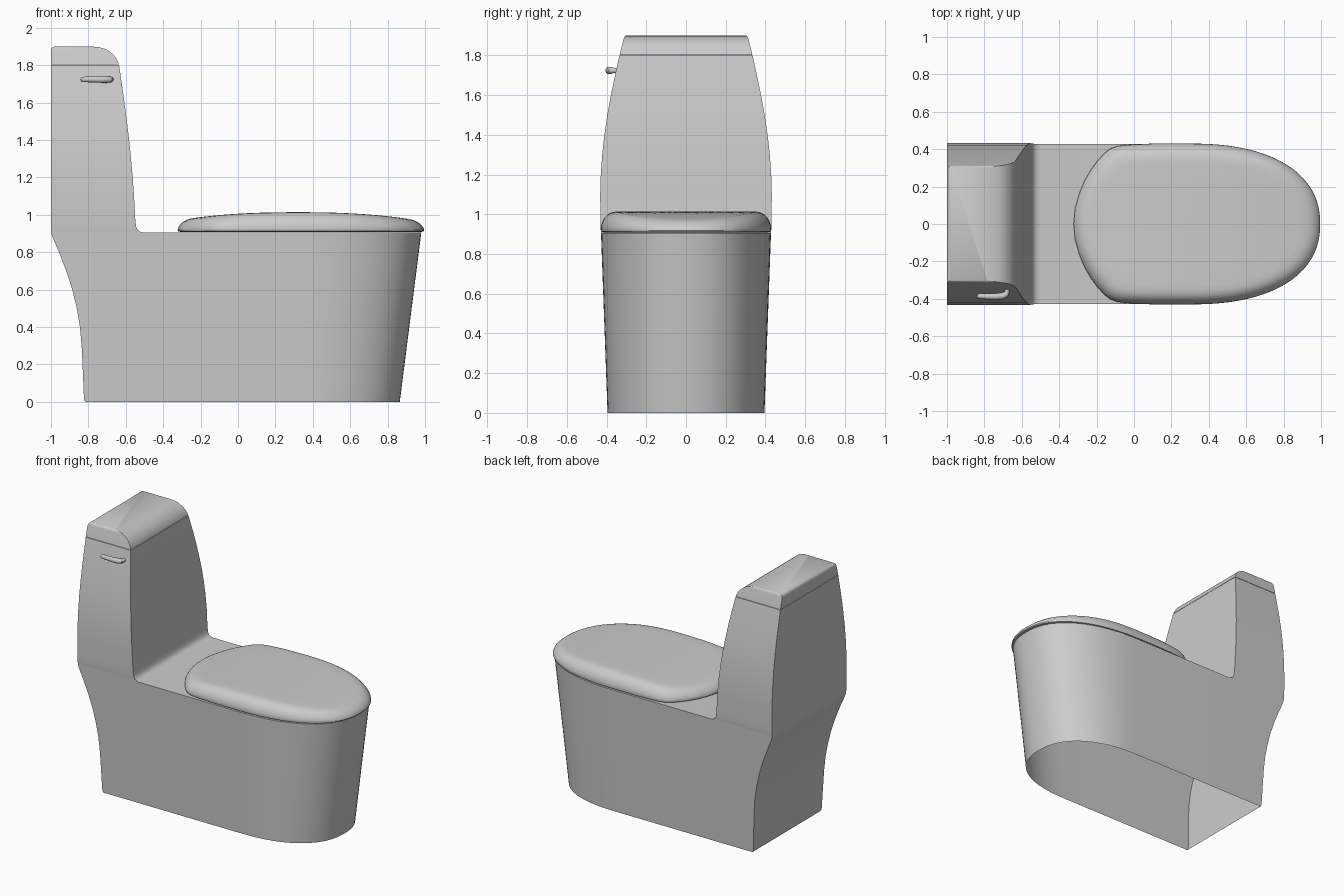
import bpy, bmesh, math

if "Cube" in bpy.data.objects:
    bpy.data.objects.remove(bpy.data.objects["Cube"])


def loft(name, rings, cap_start=True, cap_end=True):
    """Skin a stack of equal-length closed rings into one mesh object."""
    bm = bmesh.new()
    vs = [[bm.verts.new(p) for p in r] for r in rings]
    n = len(vs[0])
    for a, b in zip(vs, vs[1:]):
        for i in range(n):
            j = (i + 1) % n
            bm.faces.new((a[i], a[j], b[j], b[i]))
    if cap_start:
        bm.faces.new(vs[0][::-1])
    if cap_end:
        bm.faces.new(vs[-1])
    bmesh.ops.remove_doubles(bm, verts=bm.verts, dist=1e-5)
    bmesh.ops.dissolve_degenerate(bm, edges=bm.edges, dist=1e-5)
    bmesh.ops.recalc_face_normals(bm, faces=bm.faces)
    me = bpy.data.meshes.new(name)
    bm.to_mesh(me)
    bm.free()
    ob = bpy.data.objects.new(name, me)
    bpy.context.collection.objects.link(ob)
    bpy.ops.object.select_all(action='DESELECT')
    ob.select_set(True)
    bpy.context.view_layer.objects.active = ob
    bpy.ops.object.shade_smooth_by_angle(angle=math.radians(32))
    return ob


STEPS, CX, POWER, RIM = 40, 0.3, 2.3, 0.905


def front_arc(front, w):
    """Superellipse nose from (CX, -w) round to (CX, w)."""
    pts = []
    for i in range(STEPS + 1):
        t = math.pi * (i / STEPS - 0.5)
        s, c = math.sin(t), max(math.cos(t), 0)
        pts.append((CX + (front - CX) * c ** (2 / POWER),
                    math.copysign(w * abs(s) ** (2 / POWER), s)))
    return pts


def bowl_ring(z, back):
    k = z / RIM
    w = 0.395 + 0.033 * k
    plan = [(back, -w), (-0.5, -w)] + front_arc(0.865 + 0.115 * k, w) + [(-0.5, w), (back, w)]
    return [(x, y, z) for x, y in plan]


def tank_ring(z, back, front, w):
    plan = [(back, -w), (front, -w)] + [(front, y) for _, y in front_arc(1, w)] + [(front, w), (back, w)]
    return [(x, y, z) for x, y in plan]


# Body: open-bottomed bowl skirt flowing into the tank
bowl = [(0, -0.815), (0.008, -0.821), (0.025, -0.824), (0.15, -0.829), (0.3, -0.836),
        (0.4, -0.845), (0.5, -0.862), (0.6, -0.886), (0.7, -0.918), (0.8, -0.957),
        (0.86, -0.983), (0.885, -0.993), (RIM, -0.998)]
tank = [(RIM, -0.998, -0.50, 0.428), (0.908, -0.998, -0.518, 0.428), (0.917, -0.999, -0.534, 0.429),
        (0.935, -1, -0.544, 0.43), (0.97, -1, -0.549, 0.431), (1.1, -1, -0.556, 0.432),
        (1.2, -1, -0.563, 0.429), (1.3, -1, -0.572, 0.422), (1.4, -1, -0.582, 0.411),
        (1.5, -1, -0.594, 0.396), (1.6, -1, -0.607, 0.378), (1.7, -1, -0.621, 0.357),
        (1.8, -1, -0.636, 0.335)]
loft("body", [bowl_ring(*s) for s in bowl] + [tank_ring(*s) for s in tank], cap_start=False)

# Tank lid with a rounded front edge
lid = [(1.803, -1, -0.637, 0.334), (1.82, -1, -0.642, 0.33), (1.838, -1, -0.652, 0.326),
       (1.855, -1, -0.665, 0.321), (1.87, -1, -0.682, 0.317), (1.882, -0.999, -0.70, 0.314),
       (1.891, -0.996, -0.722, 0.311), (1.897, -0.99, -0.748, 0.307), (1.9, -0.98, -0.785, 0.302)]
loft("tank_lid", [tank_ring(*s) for s in lid])

# Seat lid: rounded edge, crowned along its length
rear = [(0.1, 0.43), (-0.04, 0.423), (-0.09, 0.416), (-0.125, 0.403), (-0.157, 0.38), (-0.2, 0.332),
        (-0.235, 0.283), (-0.265, 0.23), (-0.292, 0.165), (-0.315, 0.085)]
outline = front_arc(0.995, 0.43) + rear + [(-0.323, 0)] + [(x, -y) for x, y in reversed(rear)]


def seat_ring(d, f):
    ring = []
    for x, y in outline:
        px = 0.335 + (x - 0.335) * (1 - d / 0.66)
        py = y * (1 - d / 0.43)
        top = 1.014 - 0.045 * abs((px - 0.32) / 0.65) ** 2.4
        ring.append((px, py, 0.909 + f * (top - 0.909)))
    return ring


edge = [(0.015, 0), (0.003, 0.04), (0, 0.15), (0.002, 0.32), (0.008, 0.5), (0.018, 0.68), (0.032, 0.83),
        (0.048, 0.93), (0.068, 0.985), (0.1, 1), (0.16, 1), (0.24, 1), (0.32, 1), (0.39, 1), (0.425, 1)]
loft("seat_lid", [seat_ring(*e) for e in edge])

# Flush lever: tapered tube bending into the tank side
path = [(-0.841, -0.385, 0.004), (-0.838, -0.385, 0.010), (-0.828, -0.386, 0.014), (-0.78, -0.388, 0.016),
        (-0.73, -0.388, 0.018), (-0.70, -0.384, 0.018), (-0.685, -0.376, 0.017),
        (-0.679, -0.364, 0.013), (-0.678, -0.335, 0.013)]
rings = []
for i, (x, y, r) in enumerate(path):
    a, b = path[max(i - 1, 0)], path[min(i + 1, len(path) - 1)]
    dx, dy = b[0] - a[0], b[1] - a[1]
    m = math.hypot(dx, dy)
    ring = []
    for k in range(16):
        t = math.tau * k / 16
        ring.append((x - dy / m * r * math.cos(t), y + dx / m * r * math.cos(t), 1.724 + r * math.sin(t)))
    rings.append(ring)
loft("flush_lever", rings)
